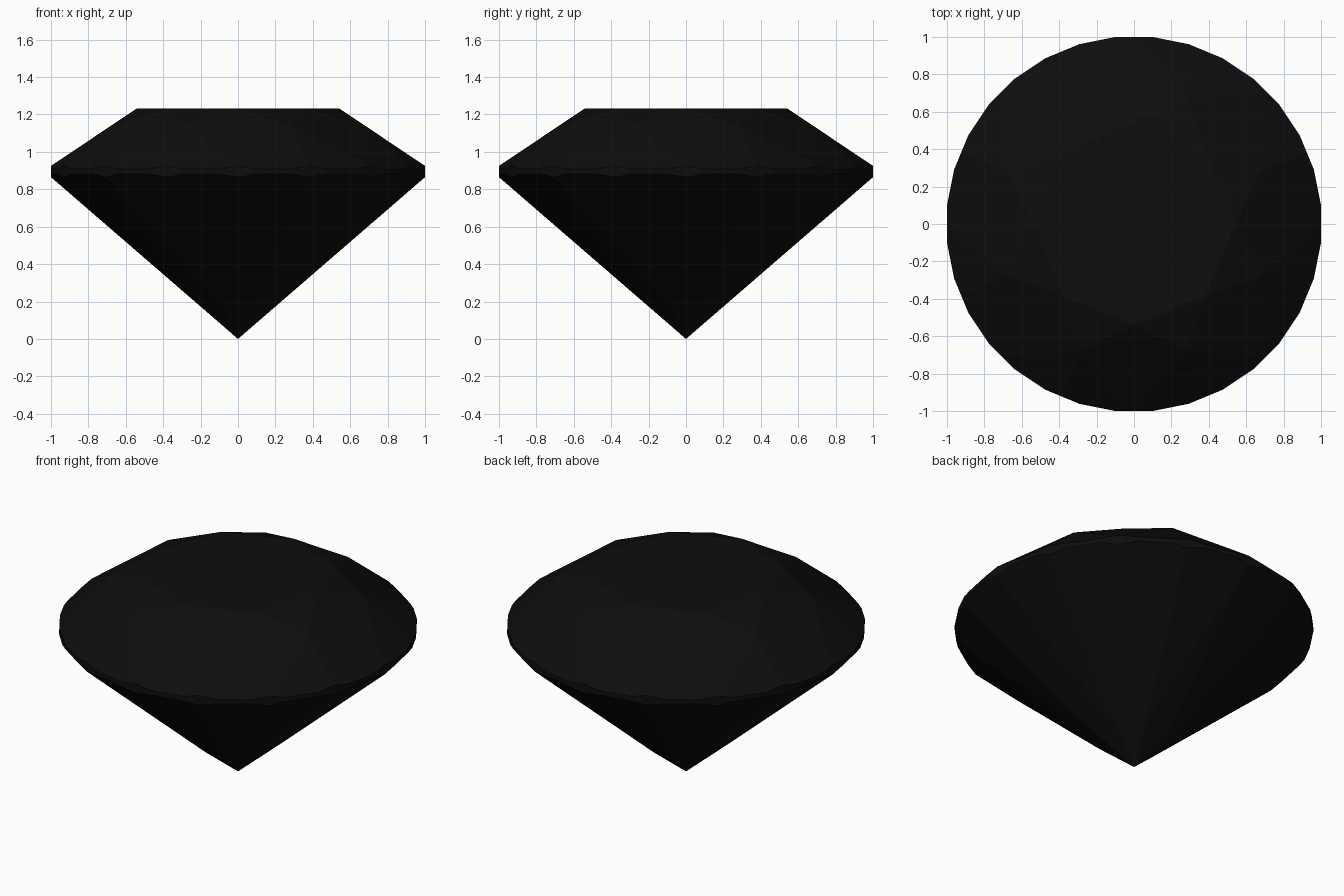
import bpy, bmesh, math

if "Cube" in bpy.data.objects:
    bpy.data.objects.remove(bpy.data.objects["Cube"])

# Measured profile of the brilliant cut
TABLE_R, TABLE_Z = 0.542, 1.232      # table corners
TIP_TOP, TIP_LOW = 0.925, 0.865      # girdle edges at radius 1
CROWN_R, PAV_R = 0.729, 0.212        # facet junctions between the main facets

step = math.pi / 16                  # 32 girdle sides
c1, c2 = math.cos(step), math.cos(2 * step)

# Junction heights lie on the main crown and pavilion planes
crown_z = TABLE_Z - (CROWN_R * c2 - TABLE_R) * (TABLE_Z - TIP_TOP) / (1 - TABLE_R)
pav_z = PAV_R * c2 * TIP_LOW


def half_facet_z(r, z, tip):
    """Height at the girdle wall of the plane through a junction and a girdle tip."""
    return z + (tip - z) * (1 - r * c1) / (c1 - r * c1)


def ring(bm, count, radius, z, offset=0.0):
    for i in range(count):
        a = 2 * math.pi * i / count + offset
        bm.verts.new((radius * math.cos(a), radius * math.sin(a), z))


bm = bmesh.new()
# Crown: table corners and star junctions
ring(bm, 8, TABLE_R, TABLE_Z)
ring(bm, 8, CROWN_R, crown_z, 2 * step)
# Scalloped girdle: tips, then the corners of the 32 sides
corner_r = 1 / math.cos(step / 2)
for tip, r, z in ((TIP_TOP, CROWN_R, crown_z), (TIP_LOW, PAV_R, pav_z)):
    ring(bm, 16, 1.0, tip)
    ring(bm, 32, corner_r, half_facet_z(r, z, tip), step / 2)
# Pavilion junctions and the point
ring(bm, 8, PAV_R, pav_z, 2 * step)
bm.verts.new((0, 0, 0))

# The stone is convex, so its facets are the hull of these points
bmesh.ops.convex_hull(bm, input=bm.verts[:])
bmesh.ops.dissolve_limit(bm, angle_limit=math.radians(0.2), verts=bm.verts[:], edges=bm.edges[:])
bmesh.ops.recalc_face_normals(bm, faces=bm.faces[:])

mesh = bpy.data.meshes.new("cut_gem")
bm.to_mesh(mesh)
bm.free()
gem = bpy.data.objects.new("cut_gem", mesh)
bpy.context.collection.objects.link(gem)

mat = bpy.data.materials.new("black")
mat.diffuse_color = (0.004, 0.004, 0.004, 1)
mat.use_nodes = True
mat.node_tree.nodes["Principled BSDF"].inputs["Base Color"].default_value = mat.diffuse_color
mesh.materials.append(mat)
